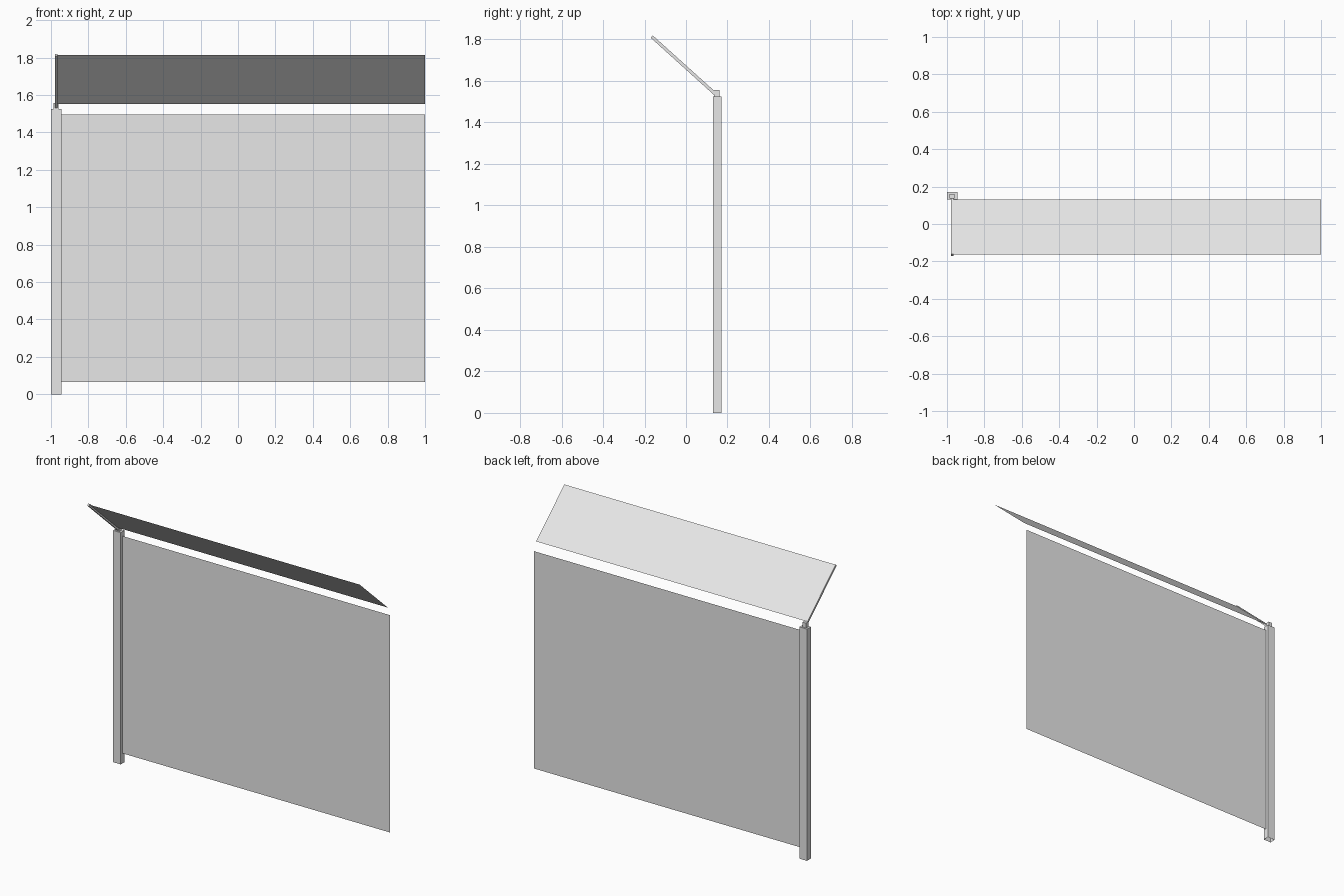
import bpy
import bmesh
from mathutils import Vector

cube = bpy.data.objects.get("Cube")
if cube:
    bpy.data.objects.remove(cube, do_unlink=True)

grey = bpy.data.materials.new("light_grey")
grey.use_nodes = True
grey.diffuse_color = (0.8, 0.8, 0.8, 1)
grey.node_tree.nodes["Principled BSDF"].inputs["Base Color"].default_value = (0.8, 0.8, 0.8, 1)


def finish(name, bm):
    mesh = bpy.data.meshes.new(name)
    bm.to_mesh(mesh)
    bm.free()
    mesh.materials.append(grey)
    obj = bpy.data.objects.new(name, mesh)
    bpy.context.collection.objects.link(obj)
    return obj


def prism(name, base, offset, open_start=False):
    """Extrude a polygon by an offset, optionally leaving its first end open."""
    bm = bmesh.new()
    start = bm.faces.new([bm.verts.new(p) for p in base])
    result = bmesh.ops.extrude_face_region(bm, geom=[start], use_keep_orig=True)
    bmesh.ops.translate(bm, vec=Vector(offset),
                        verts=[v for v in result["geom"] if isinstance(v, bmesh.types.BMVert)])
    bmesh.ops.recalc_face_normals(bm, faces=bm.faces)
    if open_start:
        bmesh.ops.delete(bm, geom=[start], context='FACES_ONLY')
    return finish(name, bm)


def upright_box(name, x0, x1, y0, y1, z0, z1, open_bottom=False):
    base = [(x0, y0, z0), (x1, y0, z0), (x1, y1, z0), (x0, y1, z0)]
    return prism(name, base, (0, 0, z1 - z0), open_bottom)


def sheet(name, x0, x1, low, high):
    """Thin sheet spanning x between two (y, z) edges."""
    bm = bmesh.new()
    bm.faces.new([bm.verts.new(p) for p in
                  [(x0, *low), (x1, *low), (x1, *high), (x0, *high)]])
    return finish(name, bm)


# Hollow post and the narrower block on its top
upright_box("post", -1, -0.945, 0.13, 0.17, 0, 1.525, open_bottom=True)
upright_box("post_top_block", -0.986, -0.96, 0.136, 0.161, 1.525, 1.557)

# Sloping arm that carries the upper sheet
arm_profile = [(0.14, 1.528), (0.14, 1.549), (-0.16, 1.819), (-0.17, 1.808)]
prism("sloping_arm", [(-0.978, y, z) for y, z in arm_profile], (0.012, 0, 0))

# Main fence panel and overhanging upper sheet
sheet("fence_panel", -0.945, 1, (0.15, 0.065), (0.15, 1.495))
sheet("overhang_sheet", -0.966, 1, (0.13, 1.552), (-0.163, 1.815))
